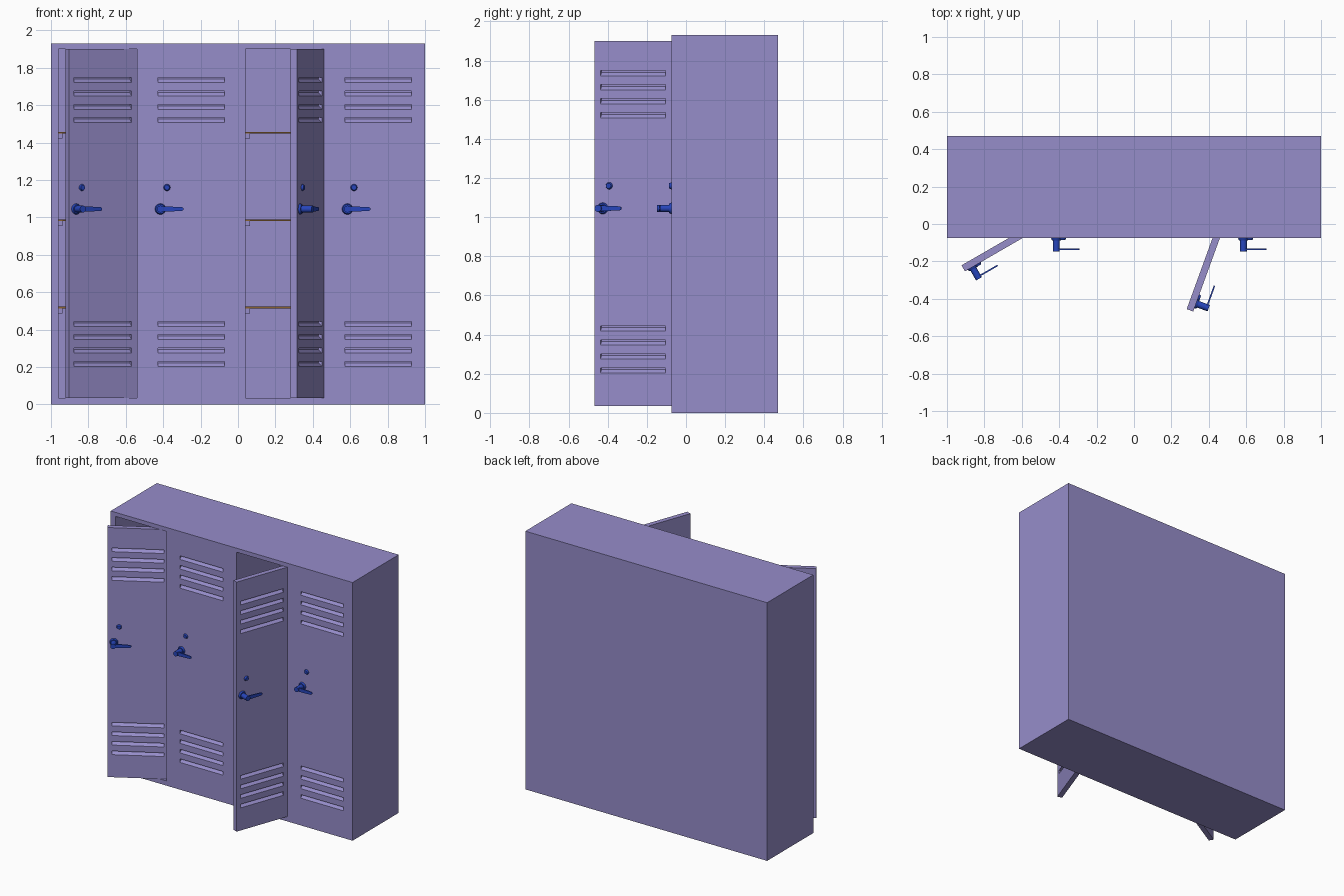
import bpy, bmesh, math
from mathutils import Matrix, Vector

if "Cube" in bpy.data.objects:
    bpy.data.objects.remove(bpy.data.objects["Cube"])


def material(name, rgb):
    m = bpy.data.materials.new(name)
    m.diffuse_color = (*rgb, 1)
    m.use_nodes = True
    m.node_tree.nodes["Principled BSDF"].inputs["Base Color"].default_value = m.diffuse_color
    return m


PURPLE = material("purple_paint", (0.305, 0.266, 0.591))
BLUE = material("blue_metal", (0.02, 0.06, 0.5))
BROWN = material("brown_shelf", (0.25, 0.12, 0.03))

FRONT, BACK, HEIGHT = -0.075, 0.47, 1.93
DOOR_W, DOOR_T = 0.42, 0.037
Z0, Z1 = 0.035, 1.9
HANDLE_X, HANDLE_Z = -0.375, 1.045
LOCK_X, LOCK_Z = -0.34, 1.16


def finish(bm, name, mat, matrix=Matrix()):
    bmesh.ops.recalc_face_normals(bm, faces=bm.faces)
    me = bpy.data.meshes.new(name)
    bm.to_mesh(me)
    bm.free()
    ob = bpy.data.objects.new(name, me)
    bpy.context.collection.objects.link(ob)
    ob.matrix_world = matrix
    me.materials.append(mat)
    return ob


def add_box(bm, lo, hi):
    lo, hi = Vector(lo), Vector(hi)
    m = Matrix.Translation((lo + hi) / 2) @ Matrix.Diagonal((*(hi - lo), 1))
    bmesh.ops.create_cube(bm, size=1, matrix=m)


def add_prism(bm, profile, x0, x1):
    """Extrude a (y, z) profile along x."""
    a = [bm.verts.new((x0, y, z)) for y, z in profile]
    f = bm.faces.new(a)
    ext = bmesh.ops.extrude_face_region(bm, geom=[f])["geom"]
    verts = [v for v in ext if isinstance(v, bmesh.types.BMVert)]
    bmesh.ops.translate(bm, vec=(x1 - x0, 0, 0), verts=verts)


def add_disc(bm, x, z, r_front, r_back, y0, y1, n=24):
    """Round part along y, from y0 (back) out to y1 (front)."""
    m = Matrix.Translation((x, (y0 + y1) / 2, z)) @ Matrix.Rotation(math.pi / 2, 4, 'X')
    bmesh.ops.create_cone(bm, cap_ends=True, segments=n, radius1=r_back,
                          radius2=r_front, depth=abs(y1 - y0), matrix=m)


def smooth(ob):
    bpy.ops.object.select_all(action='DESELECT')
    ob.select_set(True)
    bpy.context.view_layer.objects.active = ob
    bpy.ops.object.shade_smooth_by_angle(angle=math.radians(35))


def cut(ob, cutter):
    bpy.context.view_layer.update()
    cutter.hide_render = True
    mod = ob.modifiers.new("cut", 'BOOLEAN')
    mod.object = cutter
    mod.solver = 'EXACT'
    bpy.context.view_layer.objects.active = ob
    bpy.ops.object.modifier_apply(modifier=mod.name)
    bpy.data.objects.remove(cutter)


# Carcass with four open compartments
bm = bmesh.new()
add_box(bm, (-1, FRONT, 0), (1, BACK, HEIGHT))
cabinet = finish(bm, "cabinet_body", PURPLE)
bm = bmesh.new()
for i in range(4):
    c = -0.75 + 0.5 * i
    add_box(bm, (c - 0.21, FRONT - 0.1, Z0), (c + 0.21, BACK - 0.03, Z1))
cut(cabinet, finish(bm, "opening_cutter", PURPLE))


def make_door(i, hinge, angle):
    # Local origin is the hinge-side front edge; the door runs along -x
    mat = Matrix.Translation((*hinge, 0)) @ Matrix.Rotation(math.radians(angle), 4, 'Z')
    bm = bmesh.new()
    add_box(bm, (-DOOR_W, 0, Z0), (0, DOOR_T, Z1))
    door = finish(bm, f"door_{i}", PURPLE, mat)
    # Louvre slots: wedges, deep at the top, running out at the bottom
    bm = bmesh.new()
    for top in (1.748, 0.445):
        for k in range(4):
            z = top - 0.0715 * k
            add_prism(bm, [(-0.01, z), (0.02, z), (0.02, z - 0.008),
                           (0, z - 0.027), (-0.01, z - 0.027)], -0.388, -0.033)
    cut(door, finish(bm, "louvre_cutter", PURPLE, mat))

    # Handle: rose, neck and flat tapered lever
    bm = bmesh.new()
    add_disc(bm, HANDLE_X, HANDLE_Z, 0.024, 0.029, 0, -0.012)
    add_disc(bm, HANDLE_X, HANDLE_Z, 0.018, 0.018, -0.012, -0.072)
    smooth(finish(bm, f"handle_neck_{i}", BLUE, mat))
    bm = bmesh.new()
    pts = [(HANDLE_X, -0.014), (HANDLE_X + 0.05, -0.013), (HANDLE_X + 0.115, -0.01),
           (HANDLE_X + 0.123, -0.005)]
    pts += [(x, -z) for x, z in reversed(pts)]
    f = bm.faces.new([bm.verts.new((x, -0.056, HANDLE_Z + z)) for x, z in pts])
    ext = bmesh.ops.extrude_face_region(bm, geom=[f])["geom"]
    bmesh.ops.translate(bm, vec=(0, -0.008, 0),
                        verts=[v for v in ext if isinstance(v, bmesh.types.BMVert)])
    finish(bm, f"handle_lever_{i}", BLUE, mat)

    # Round lock above the handle
    bm = bmesh.new()
    add_disc(bm, LOCK_X, LOCK_Z, 0.013, 0.018, 0, -0.011)
    smooth(finish(bm, f"lock_{i}", BLUE, mat))


hinges = [((-0.54, -0.043), 30), ((-0.04, FRONT), 0), ((0.46, FRONT + 0.002), 70), ((0.96, FRONT), 0)]
for i, (h, a) in enumerate(hinges, 1):
    make_door(i, h, a)

# Shelves on side rails in every compartment
for i in range(4):
    c = -0.75 + 0.5 * i
    for k, z in enumerate((1.457, 0.99, 0.523)):
        bm = bmesh.new()
        add_box(bm, (c - 0.21, FRONT + DOOR_T + 0.005, z - 0.009), (c + 0.21, BACK - 0.03, z))
        finish(bm, f"shelf_{i + 1}_{k + 1}", BROWN)
        bm = bmesh.new()
        for s in (-1, 1):
            x = sorted((c + s * 0.21, c + s * 0.187))
            add_box(bm, (x[0], FRONT + DOOR_T + 0.01, z - 0.036), (x[1], BACK - 0.03, z - 0.009))
        finish(bm, f"shelf_rails_{i + 1}_{k + 1}", PURPLE)
